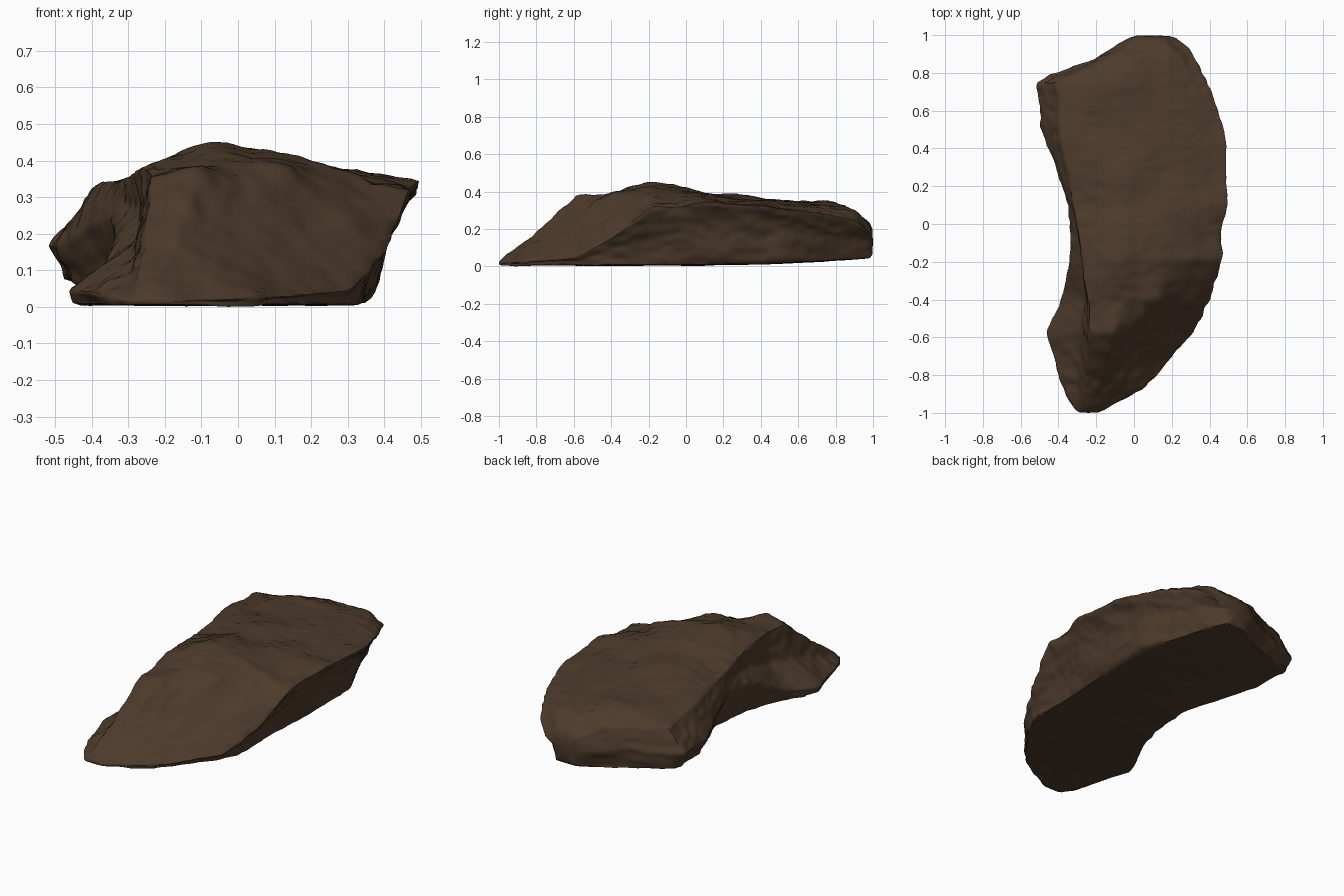
import bpy
import bmesh
from mathutils import Vector, noise

default_cube = bpy.data.objects.get("Cube")
if default_cube:
    bpy.data.objects.remove(default_cube, do_unlink=True)

# Cross-sections from front to back, in hundredths:
# y, left x z, top left x z, top right x z, right x z
STATIONS = [
    (-100, -30, 2, -28, 3, -21, 3, -18, 2),
    (-82, -39, 4, -25, 16, -8, 13, 11, 3),
    (-58, -46, 5, -24, 36, 1, 27, 30, 5),
    (-40, -39, 7, -25, 38, 14, 38, 41, 16),
    (-18, -34, 19, -28, 38, 13, 43, 47, 32),
    (10, -34, 25, -32, 35, 22, 38, 50, 35),
    (52, -50, 17, -39, 33, 30, 34, 49, 32),
    (75, -52, 17, -42, 31, 25, 33, 38, 28),
    (90, -17, 16, -10, 28, 21, 30, 31, 25),
    (100, 0, 14, 2, 21, 15, 21, 21, 16),
]
ROWS, STEPS = 120, 10


def ring(station):
    """Corners of one cross-section: the right side overhangs, the front left is hollow."""
    y, lx, lz, tlx, tlz, trx, trz, rx, rz = (v / 100 for v in station)
    floor = 0.01 + 0.04 * max(0, y) ** 2
    bottom_left, bottom_right = lx + 0.3 * lz, rx - 0.42 * rz
    left_floor = floor + 0.2 * max(0, -lx - 0.3) * (y > 0)
    hollow = (tlz - lz) * (y < 0)
    left_middle = ((lx + tlx) / 2 + 0.2 * hollow, (lz + tlz) / 2 - 0.1 * hollow)
    crest = ((tlx + trx) / 2, max(tlz, trz) * 1.06)
    right_middle = (rx - 0.28 * rz, floor + 0.5 * rz)
    outline = [(bottom_left, left_floor), (lx, lz), left_middle, (tlx, tlz), crest,
               (trx, trz), (rx, rz), right_middle, (bottom_right, floor),
               ((bottom_left + bottom_right) / 2, floor)]
    return [Vector((x, y, z)) for x, z in outline]


def row_at(y):
    """Blend the two neighbouring cross-sections and resample the outline."""
    i = 0
    while i < len(STATIONS) - 2 and STATIONS[i + 1][0] / 100 < y:
        i += 1
    a, b = ring(STATIONS[i]), ring(STATIONS[i + 1])
    t = (y - a[0].y) / (b[0].y - a[0].y)
    corners = [p.lerp(q, t) for p, q in zip(a, b)]
    return [p.lerp(corners[(k + 1) % len(corners)], s / STEPS)
            for k, p in enumerate(corners) for s in range(STEPS)]


def weathering(p, normal):
    """Broad lumps, slanted strata and fine chips along the surface normal."""
    lumps = 0.016 * noise.noise(p * 5)
    slanted = Vector((p.x * 9 + p.y * 3, p.y * 4, p.z * 14 - p.x * 4))
    strata = 0.014 * (0.25 - abs(noise.noise(slanted)))
    chips = 0.007 * noise.noise(p * 24)
    amount = lumps + strata + chips
    if normal.z < -0.7:
        amount *= 0.3
    # Keep the two tips at their full length
    return normal * amount * min(1, (1 - abs(p.y)) * 12 + 0.1)


# Rock body: loft the outline, soften the corners, then weather it
bm = bmesh.new()
rows = [[bm.verts.new(p) for p in row_at(2 * r / ROWS - 1)] for r in range(ROWS + 1)]
count = len(rows[0])
for low, high in zip(rows, rows[1:]):
    for k in range(count):
        n = (k + 1) % count
        bm.faces.new((low[k], low[n], high[n], high[k]))
for end in (rows[0], rows[-1]):
    centre = bm.verts.new(sum((v.co for v in end), Vector()) / count)
    for k in range(count):
        bm.faces.new((end[k], end[(k + 1) % count], centre))
for _ in range(2):
    bmesh.ops.smooth_vert(bm, verts=bm.verts, factor=0.5,
                          use_axis_x=True, use_axis_y=True, use_axis_z=True)
bmesh.ops.recalc_face_normals(bm, faces=bm.faces)
bm.normal_update()
offsets = [weathering(v.co, v.normal) for v in bm.verts]
for v, offset in zip(bm.verts, offsets):
    v.co += offset

# Rest the rock on the ground
lowest = min(v.co.z for v in bm.verts)
bmesh.ops.translate(bm, verts=bm.verts, vec=(0, 0, -lowest))

mesh = bpy.data.meshes.new("rock")
bm.to_mesh(mesh)
bm.free()
rock = bpy.data.objects.new("rock", mesh)
bpy.context.collection.objects.link(rock)

# Dark brown stone
stone = bpy.data.materials.new("dark_brown_stone")
stone.use_nodes = True
colour = (0.073, 0.043, 0.024, 1)
stone.diffuse_color = colour
shader = stone.node_tree.nodes["Principled BSDF"]
shader.inputs["Base Color"].default_value = colour
shader.inputs["Roughness"].default_value = 0.9
mesh.materials.append(stone)

bpy.context.view_layer.objects.active = rock
rock.select_set(True)
bpy.ops.object.shade_smooth_by_angle(angle=0.7)
